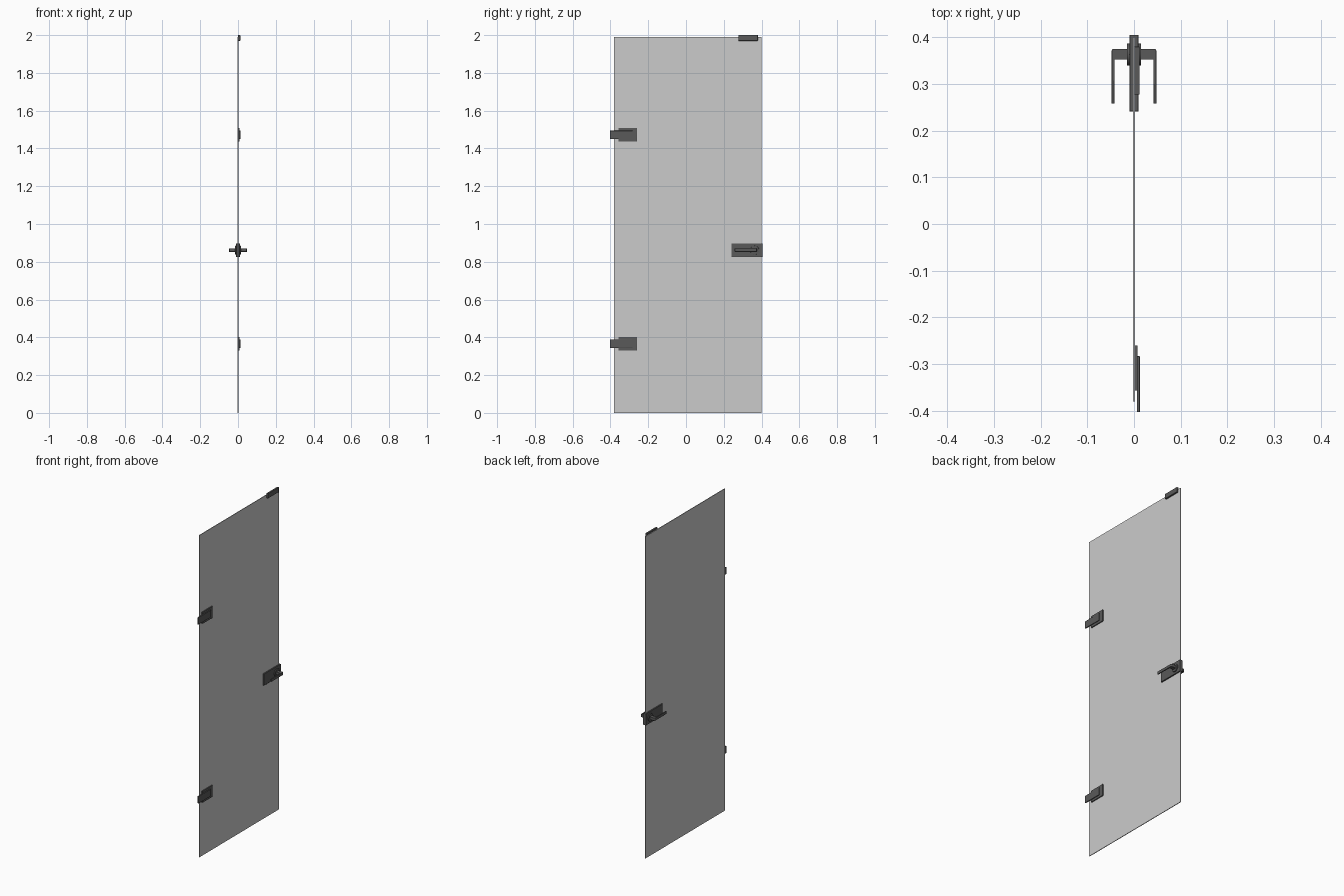
import bpy, bmesh, math
from mathutils import Matrix

if "Cube" in bpy.data.objects:
    bpy.data.objects.remove(bpy.data.objects["Cube"])

metal = bpy.data.materials.new("dark_metal")
metal.diffuse_color = (0.1, 0.1, 0.1, 1)
metal.use_nodes = True
metal.node_tree.nodes["Principled BSDF"].inputs["Base Color"].default_value = metal.diffuse_color


def finish(name, bm, bevel=0.0, mat=metal):
    bmesh.ops.recalc_face_normals(bm, faces=bm.faces)
    me = bpy.data.meshes.new(name)
    bm.to_mesh(me)
    bm.free()
    ob = bpy.data.objects.new(name, me)
    bpy.context.collection.objects.link(ob)
    if mat:
        me.materials.append(mat)
    if bevel:
        mod = ob.modifiers.new("bevel", 'BEVEL')
        mod.width, mod.segments = bevel, 2
        mod.limit_method = 'ANGLE'
    bpy.context.view_layer.objects.active = ob
    ob.select_set(True)
    bpy.ops.object.shade_smooth_by_angle(angle=math.radians(30))
    ob.select_set(False)
    return ob


def box(name, x, y, z, bevel=0.0, mat=metal):
    bm = bmesh.new()
    bmesh.ops.create_cube(bm, size=1)
    for v in bm.verts:
        v.co = [(r[0] + r[1]) / 2 + c * (r[1] - r[0]) for r, c in zip((x, y, z), v.co)]
    return finish(name, bm, bevel, mat)


def lever(name, side):
    # L-shaped outline seen from above, rounded outer corner, extruded upward
    pts = [(0.010, 0.352), (0.042, 0.352), (0.042, 0.258), (0.048, 0.258)]
    r = 0.005
    for i in range(6):
        a = math.pi / 2 * i / 5
        pts.append((0.048 - r + r * math.cos(a), 0.375 - r + r * math.sin(a)))
    pts.append((0.010, 0.375))
    bm = bmesh.new()
    face = bm.faces.new([bm.verts.new((side * px, py, 0.853)) for px, py in pts])
    ext = bmesh.ops.extrude_face_region(bm, geom=[face])
    for v in ext["geom"]:
        if isinstance(v, bmesh.types.BMVert):
            v.co.z += 0.017
    finish(name, bm, 0.0008)


# Glass leaf
box("glass_panel", (-0.002, 0.002), (-0.38, 0.40), (0, 1.99), mat=None)

# Hinges: clamp plate on the glass and frame leaf over it
for label, z in (("lower", 0.366), ("upper", 1.472)):
    box(label + "_hinge_plate", (-0.001, 0.008), (-0.357, -0.26), (z - 0.036, z + 0.036), 0.001)
    box(label + "_hinge_leaf", (0.006, 0.0125), (-0.403, -0.283), (z - 0.022, z + 0.022), 0.001)

# Lock case clamped round the glass
box("lock_case", (-0.0095, 0.0095), (0.241, 0.405), (0.826, 0.898), 0.001)

# Roses and lever handles on both faces
for label, side in (("inner", 1), ("outer", -1)):
    bm = bmesh.new()
    turn = Matrix.Translation((side * 0.0115, 0.363, 0.8615)) @ Matrix.Rotation(math.pi / 2, 4, 'Y')
    bmesh.ops.create_cone(bm, cap_ends=True, segments=32, radius1=0.0235,
                          radius2=0.0235, depth=0.007, matrix=turn)
    finish(label + "_handle_rose", bm, 0.0008)
    lever(label + "_lever_handle", side)

# Door stop at the top corner
box("top_stop", (0.001, 0.012), (0.277, 0.38), (1.97, 2.0), 0.001)
